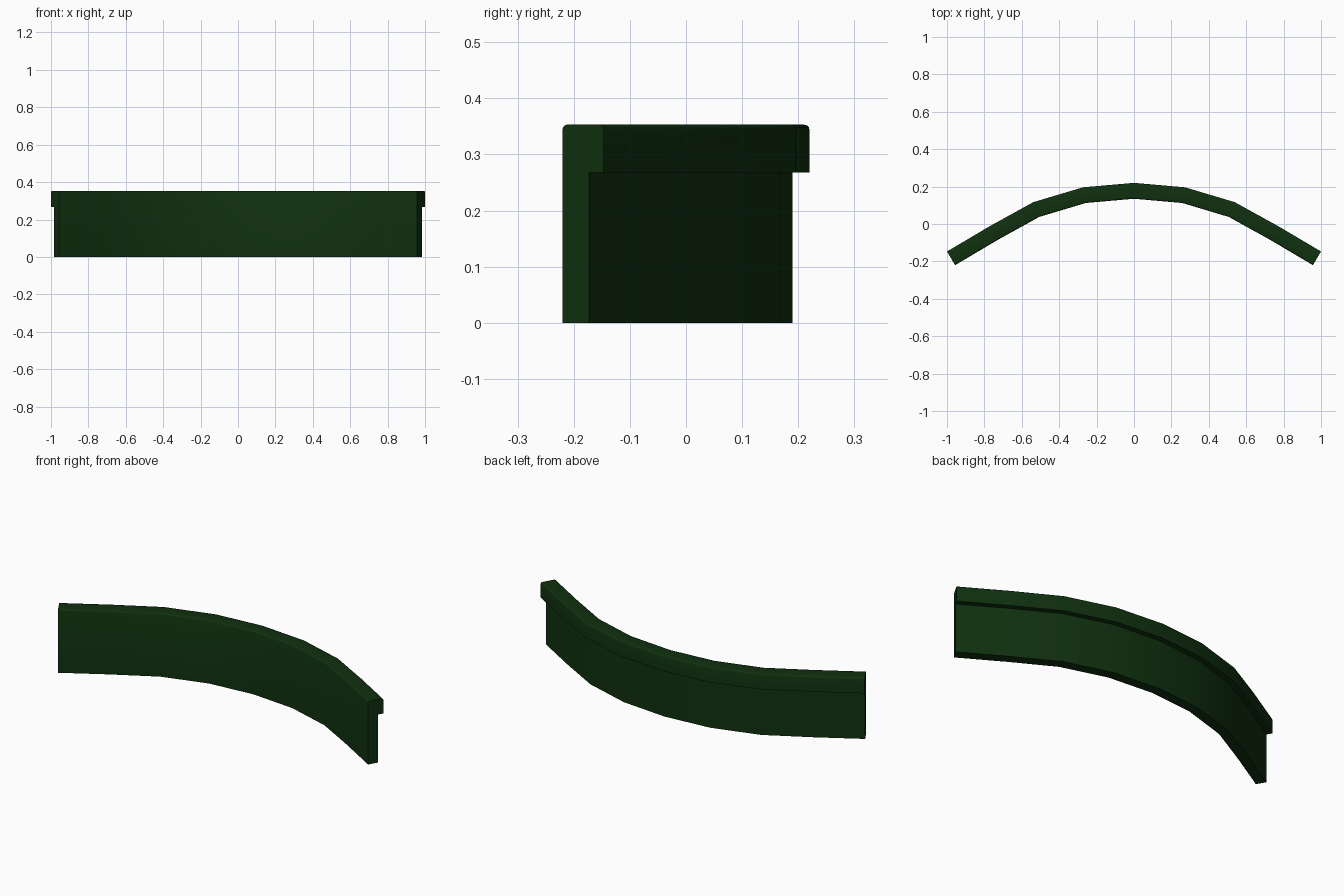
import bpy, bmesh
from math import sin, cos, pi, radians

cube = bpy.data.objects.get("Cube")
if cube:
    bpy.data.objects.remove(cube, do_unlink=True)

# Dark green paint
green = bpy.data.materials.new("dark_green")
green.use_nodes = True
colour = (0.005, 0.03, 0.005, 1)
green.diffuse_color = colour
green.node_tree.nodes["Principled BSDF"].inputs["Base Color"].default_value = colour

HEIGHT, LIP_Z = 0.353, 0.268
LIP_DEPTH, WALL_DEPTH, RADIUS = 0.085, 0.055, 0.009


def rounded_corner(depth, z, start, steps=3):
    """Quarter-circle of profile points, measured in from the back face."""
    angles = [start + pi / 2 * i / steps for i in range(steps + 1)]
    return [(depth + RADIUS * cos(a), z + RADIUS * sin(a)) for a in angles]


# Cross-section: (distance in from the back of the lip, height)
step = LIP_DEPTH - WALL_DEPTH
profile = [(LIP_DEPTH, 0)]
profile += rounded_corner(LIP_DEPTH - RADIUS, HEIGHT - RADIUS, 0)
profile += rounded_corner(RADIUS, HEIGHT - RADIUS, pi / 2)
profile += [(0, LIP_Z), (step, LIP_Z), (step, 0)]

# Back edge of the bend: x, y and turn in degrees, mirrored across the middle
half = [(0, 0.22, 0), (0.273, 0.196, 10.5), (0.538, 0.117, 21.5),
        (0.772, -0.012, 29.5), (1.0, -0.147, 30.6)]
stations = [(-x, y, -a) for x, y, a in reversed(half[1:])] + half

# Sweep the cross-section along the bend
bm = bmesh.new()
rings = []
for x, y, a in stations:
    a = radians(a)
    rings.append([bm.verts.new((x - d * sin(a), y - d * cos(a), z))
                  for d, z in profile])
n = len(profile)
for r, s in zip(rings, rings[1:]):
    for i in range(n):
        j = (i + 1) % n
        bm.faces.new((r[i], r[j], s[j], s[i]))
bm.faces.new(rings[0])
bm.faces.new(rings[-1][::-1])
bmesh.ops.recalc_face_normals(bm, faces=bm.faces)

mesh = bpy.data.meshes.new("curved_wall_with_lip")
bm.to_mesh(mesh)
bm.free()
mesh.materials.append(green)
wall = bpy.data.objects.new("curved_wall_with_lip", mesh)
bpy.context.collection.objects.link(wall)

# Smooth along the bend, crisp at the lip and ends
bpy.ops.object.select_all(action='DESELECT')
wall.select_set(True)
bpy.context.view_layer.objects.active = wall
bpy.ops.object.shade_smooth_by_angle(angle=radians(35))
